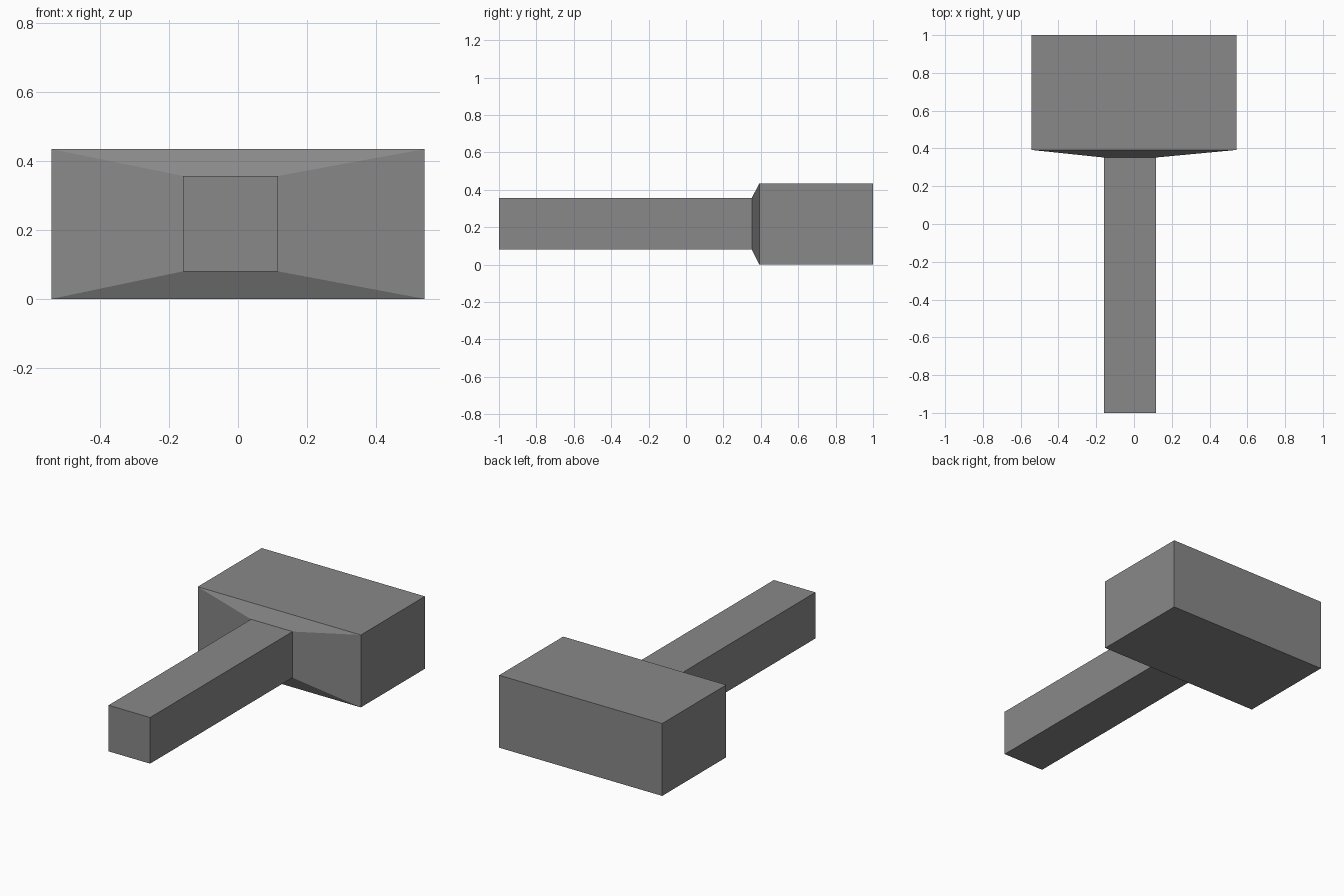
import bpy
import bmesh

cube = bpy.data.objects.get("Cube")
if cube:
    bpy.data.objects.remove(cube, do_unlink=True)

# Single grey material
grey = bpy.data.materials.new("mid_grey")
grey.use_nodes = True
COLOUR = (0.25, 0.25, 0.25, 1)
grey.diffuse_color = COLOUR
grey.node_tree.nodes["Principled BSDF"].inputs["Base Color"].default_value = COLOUR

# Rectangular cross-sections: x min, x max, z min, z max
HANDLE = (-0.16, 0.116, 0.08, 0.357)
HEAD = (-0.542, 0.542, 0.0, 0.435)


def loft(name, sections):
    """Join rectangular sections along y into one capped, flat-sided solid."""
    bm = bmesh.new()
    rings = []
    for y, (x0, x1, z0, z1) in sections:
        corners = ((x0, z0), (x1, z0), (x1, z1), (x0, z1))
        rings.append([bm.verts.new((x, y, z)) for x, z in corners])
    for a, b in zip(rings, rings[1:]):
        for i in range(4):
            j = (i + 1) % 4
            bm.faces.new((a[i], a[j], b[j], b[i]))
    bm.faces.new(rings[0])
    bm.faces.new(rings[-1])
    bmesh.ops.recalc_face_normals(bm, faces=bm.faces)
    mesh = bpy.data.meshes.new(name)
    bm.to_mesh(mesh)
    bm.free()
    mesh.materials.append(grey)
    obj = bpy.data.objects.new(name, mesh)
    bpy.context.collection.objects.link(obj)
    return obj


# Square handle, tapered collar and block head in one continuous body
loft("mallet", [(-1, HANDLE), (0.352, HANDLE), (0.392, HEAD), (1, HEAD)])
